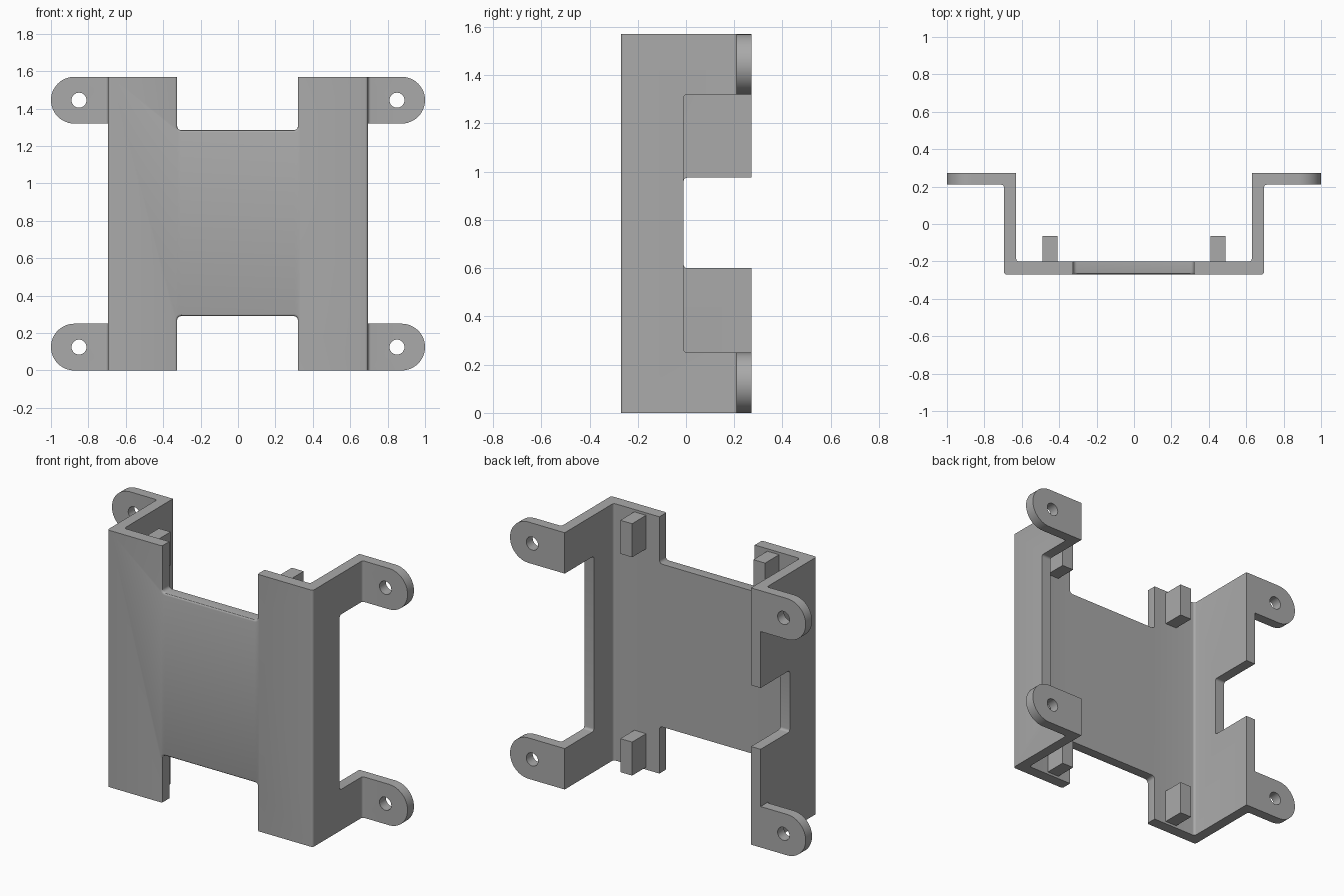
import bpy, bmesh, math
from mathutils import Vector

old = bpy.data.objects.get("Cube")
if old:
    bpy.data.objects.remove(old, do_unlink=True)

H = 1.57             # bracket height
EAR = 0.25           # ear height
WALL, INNER = 0.695, 0.63
FRONT, FLOOR = -0.27, -0.2
BACK, EAR_Y = 0.272, 0.21

grey = bpy.data.materials.new("matte_grey")
grey.use_nodes = True
colour = (0.4, 0.4, 0.4, 1)
grey.diffuse_color = colour
grey.node_tree.nodes["Principled BSDF"].inputs["Base Color"].default_value = colour


def rounded(points, steps=5):
    """Round each right-angled corner given as (u, v, radius)."""
    out = []
    for i, p in enumerate(points):
        here = Vector(p[:2])
        if len(p) < 3:
            out.append(here)
            continue
        d1 = (Vector(points[i - 1][:2]) - here).normalized()
        d2 = (Vector(points[(i + 1) % len(points)][:2]) - here).normalized()
        for k in range(steps + 1):
            t = math.pi / 2 * k / steps
            out.append(here + p[2] * (d1 + d2 - d2 * math.cos(t) - d1 * math.sin(t)))
    return out


def prism(name, points, axis, lo, hi):
    """Extrude a 2D outline along an axis."""
    place = {"x": lambda u, v, w: (w, u, v),
             "y": lambda u, v, w: (u, w, v),
             "z": lambda u, v, w: (u, v, w)}[axis]
    outline = rounded(points)
    bm = bmesh.new()
    rings = [[bm.verts.new(place(p.x, p.y, w)) for p in outline] for w in (lo, hi)]
    for ring in rings:
        bm.faces.new(ring)
    n = len(outline)
    for i in range(n):
        j = (i + 1) % n
        bm.faces.new((rings[0][i], rings[0][j], rings[1][j], rings[1][i]))
    bmesh.ops.recalc_face_normals(bm, faces=bm.faces)
    mesh = bpy.data.meshes.new(name)
    bm.to_mesh(mesh)
    bm.free()
    mesh.materials.append(grey)
    obj = bpy.data.objects.new(name, mesh)
    bpy.context.collection.objects.link(obj)
    return obj


def rect(u0, u1, v0, v1, r0=None, r1=None):
    """Rectangle; r0 rounds the low-u corners, r1 the high-v corners."""
    pts = [(u0, v0), (u1, v0), (u1, v1), (u0, v1)]
    for r, corners in ((r0, (0, 3)), (r1, (2, 3))):
        if r:
            for c in corners:
                pts[c] += (r,)
    return pts


def arc(cx, cz, r, start, end, n, side=1):
    return [(side * (cx + r * math.cos(start + (end - start) * k / n)),
             cz + r * math.sin(start + (end - start) * k / n)) for k in range(n + 1)]


# Folded bracket section, seen from above
R = 0.015
half = [(WALL, FRONT, R), (WALL, EAR_Y, R), (1, EAR_Y), (1, BACK),
        (INNER, BACK), (INNER, FLOOR, R)]
section = half + [(-p[0],) + p[1:] for p in reversed(half)]
bracket = prism("bracket", section, "z", 0, H)

# Cutters
cutters = []


def cut(points, axis, lo, hi):
    cutters.append(prism("cutter", points, axis, lo, hi))


cut(rect(-0.325, 0.32, H + 0.1, 1.285, r1=0.02), "y", -0.5, 0)    # top slot
cut(rect(-0.325, 0.32, -0.1, 0.29, r1=0.02), "y", -0.5, 0)        # bottom slot
cut(rect(-0.01, 0.5, EAR, H - EAR, r0=R), "x", 0.5, 1.2)          # tall left window
cut(rect(-0.01, 0.5, 0.6, 0.975, r0=R), "x", -1.2, -0.5)          # short right window
cut(rect(0.1, 0.5, EAR, H - EAR), "x", -1.2, -WALL)               # gap between right ears
for side in (-1, 1):
    for base in (0, H - EAR):
        mid, r = base + EAR / 2, EAR / 2
        end = arc(1 - r, mid, r, -math.pi / 2, math.pi / 2, 24, side)
        edge = side * (1 - r)
        cut([(side * 1.2, base - 0.05), (edge, base - 0.05)] + end
            + [(edge, base + EAR + 0.05), (side * 1.2, base + EAR + 0.05)], "y", 0.1, 0.4)
        cut(arc(0.85, mid, 0.04, 0, math.tau * 31 / 32, 31, side), "y", 0.1, 0.4)

for c in cutters:
    mod = bracket.modifiers.new("cut", "BOOLEAN")
    mod.operation, mod.solver, mod.object = "DIFFERENCE", "EXACT", c
graph = bpy.context.evaluated_depsgraph_get()
graph.update()
result = bpy.data.meshes.new_from_object(bracket.evaluated_get(graph))
bracket.modifiers.clear()
bracket.data = result
for c in cutters:
    bpy.data.objects.remove(c, do_unlink=True)

# Softened front rims of the two slots
bm = bmesh.new()
bm.from_mesh(result)
bmesh.ops.remove_doubles(bm, verts=bm.verts, dist=0.0002)
rims = [e for e in bm.edges if len(e.link_faces) == 2 and e.calc_face_angle() > 1
        and all(abs(v.co.y - FRONT) < 0.001 and abs(v.co.x) < 0.34 for v in e.verts)]
bmesh.ops.bevel(bm, geom=rims, offset=0.012, segments=3, profile=0.5, affect="EDGES")
bm.to_mesh(result)
bm.free()

# Four support pegs on the back of the plate
parts = [bracket]
for side, word in ((-1, "right"), (1, "left")):
    for base, level in ((0.015, "lower"), (H - 0.22, "upper")):
        xs = sorted((side * 0.41, side * 0.49))
        parts.append(prism(f"{level}_{word}_peg", rect(*xs, FLOOR - 0.01, -0.065),
                           "z", base, base + 0.205))

# Smooth shading with sharp edges kept
bpy.ops.object.select_all(action="DESELECT")
for p in parts:
    p.select_set(True)
bpy.context.view_layer.objects.active = bracket
bpy.ops.object.shade_smooth_by_angle(angle=math.radians(30))
